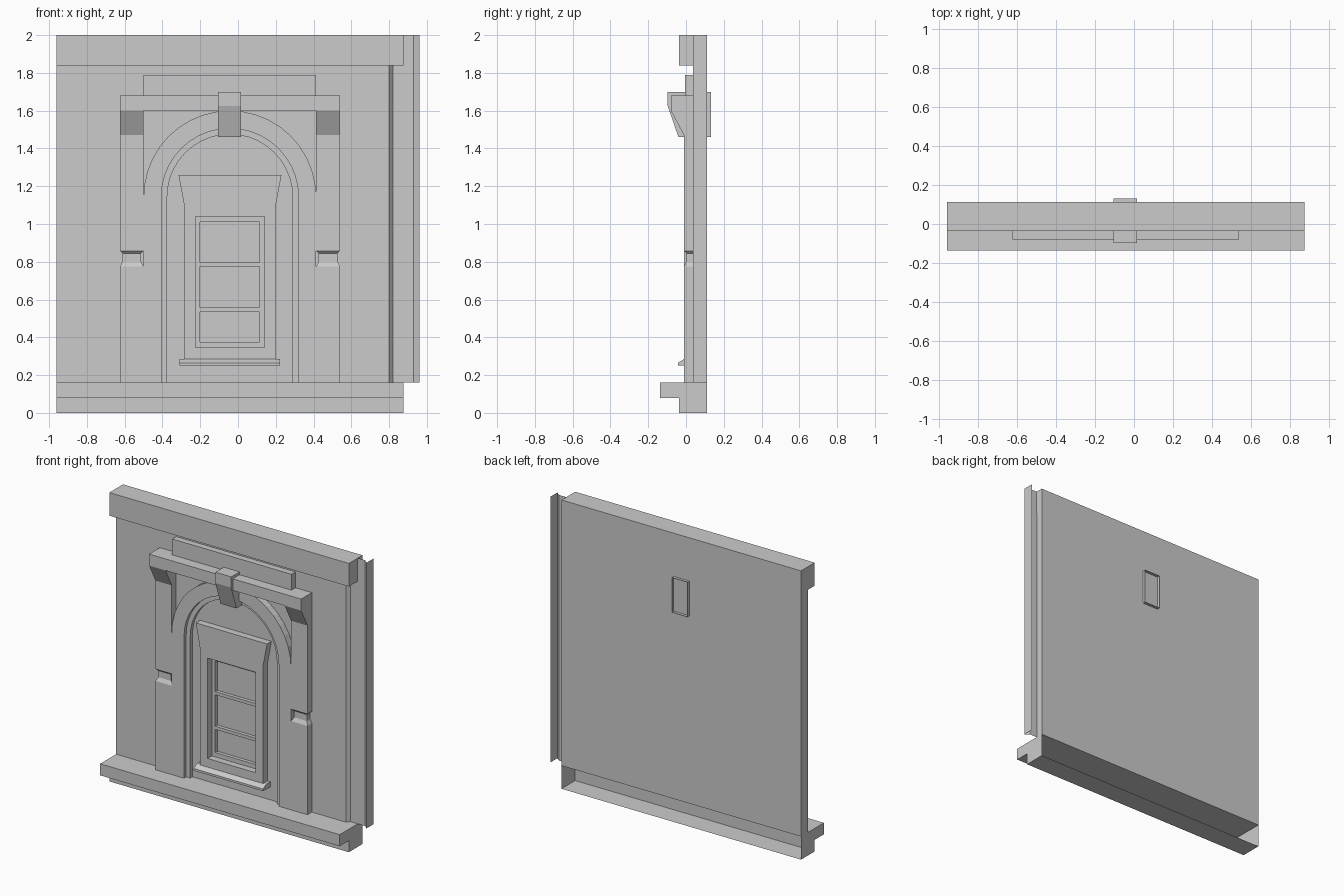
import bpy, bmesh, math

if "Cube" in bpy.data.objects:
    bpy.data.objects.remove(bpy.data.objects["Cube"])

stone = bpy.data.materials.new("grey stone")
stone.use_nodes = True
GREY = (0.6, 0.6, 0.6, 1)
stone.diffuse_color = GREY
stone.node_tree.nodes["Principled BSDF"].inputs["Base Color"].default_value = GREY

LEFT, RIGHT = -0.96, 0.875     # ends of the wall
FACE, BACK = 0.037, 0.112      # wall front and back
RELIEF = -0.011                # front of piers, arch and window
MID = -0.043                   # centre line of the doorway


def make(name, bm, closed=True):
    if closed:
        bmesh.ops.recalc_face_normals(bm, faces=bm.faces)
    mesh = bpy.data.meshes.new(name)
    bm.to_mesh(mesh)
    bm.free()
    mesh.materials.append(stone)
    obj = bpy.data.objects.new(name, mesh)
    bpy.context.scene.collection.objects.link(obj)
    return obj


def loft(name, sections, caps=(True, True), loop=True):
    """Join matching point rings, optionally capping the ends."""
    bm = bmesh.new()
    rings = [[bm.verts.new(p) for p in s] for s in sections]
    n = len(rings[0])
    for a, b in zip(rings, rings[1:]):
        for i in range(n if loop else n - 1):
            j = (i + 1) % n
            bm.faces.new((a[i], a[j], b[j], b[i]))
    for ring, cap in zip((rings[0], rings[-1]), caps):
        if cap:
            bm.faces.new(ring)
    return make(name, bm)


def prism_x(name, yz, x0, x1, **kw):
    return loft(name, [[(x, y, z) for y, z in yz] for x in (x0, x1)], **kw)


def prism_y(name, xz, y0, y1, **kw):
    return loft(name, [[(x, y, z) for x, z in xz] for y in (y0, y1)], **kw)


def box(name, x0, x1, y0, y1, z0, z1, **kw):
    return prism_y(name, [(x0, z0), (x1, z0), (x1, z1), (x0, z1)], y0, y1, **kw)


# Wall slab, with a thinner tongue behind the corner groove
wall = box("wall", LEFT, 0.80, FACE, BACK, 0.16, 2)
box("wall_end", 0.80, RIGHT, 0.065, BACK, 0.16, 2)

# Corner groove: an open sheet
groove = [(0.80, FACE), (0.82, 0.06), (0.93, 0.06), (0.96, FACE), (0.96, BACK)]
loft("corner_groove", [[(x, y, z) for x, y in groove] for z in (0.16, 2)],
     caps=(False, False), loop=False)

# Top band
box("top_band", LEFT, RIGHT, -0.037, BACK, 1.84, 2)

# Hollow stepped plinth, open at the back
plinth = [(BACK, 0), (-0.037, 0), (-0.037, 0.08), (-0.137, 0.08), (-0.137, 0.16), (BACK, 0.16)]
prism_x("plinth", plinth, LEFT, RIGHT, loop=False)


# Arch rings: flat jambs below a half circle
def half_arch(radius, foot=0.16, spring=1.143, steps=20):
    arc = [(MID + radius * math.cos(math.pi * i / steps),
            spring + radius * math.sin(math.pi * i / steps)) for i in range(steps + 1)]
    return [(MID + radius, foot)] + arc + [(MID - radius, foot)]


def arch(name, outer, inner, front):
    bm = bmesh.new()
    rows = [[bm.verts.new((x, y, z)) for x, z in half_arch(r)]
            for r, y in ((outer, FACE), (outer, front), (inner, front), (inner, FACE))]
    for k in range(4):
        a, b = rows[k], rows[(k + 1) % 4]
        for i in range(len(a) - 1):
            bm.faces.new((a[i], a[i + 1], b[i + 1], b[i]))
    for end in (0, -1):
        bm.faces.new([row[end] for row in rows])
    return make(name, bm)


arch("arch_ring", 0.457, 0.363, RELIEF)
arch("arch_inner_step", 0.363, 0.332, 0.013)


# Piers with a pinched groove, and sloping corbels above them
def pier_section(x0, x1, z, inset):
    return [(x0 + inset, FACE, z), (x1 - inset, FACE, z),
            (x1 - inset, RELIEF + inset, z), (x0 + inset, RELIEF + inset, z)]


levels = [(0.16, 0), (0.775, 0), (0.80, 0.013), (0.845, 0.013), (0.858, 0), (1.6, 0)]
corbel = [(FACE, 1.6), (-0.08, 1.6), (RELIEF, 1.47), (FACE, 1.47)]
for side, x0, x1 in (("right", -0.625, -0.5), ("left", 0.414, 0.54)):
    loft(side + "_pier", [pier_section(x0, x1, z, d) for z, d in levels])
    prism_x(side + "_corbel", corbel, x0, x1)

# Lintel and the raised block over it
box("lintel", -0.625, 0.54, -0.08, FACE, 1.6, 1.68)
box("lintel_block", -0.5, 0.414, -0.006, FACE, 1.68, 1.79)

# Keystone running through the wall, open at the back
key = [(0.132, 1.7), (-0.097, 1.7), (-0.097, 1.625), (-0.04, 1.46), (0.132, 1.46)]
prism_x("keystone", key, -0.105, 0.016, loop=False)

# Window surround with flared head
surround = [(-0.285, 0.28), (0.2, 0.28), (0.2, 1.1), (0.23, 1.26), (-0.315, 1.26), (-0.285, 1.1)]
window = prism_y("window_surround", surround, RELIEF, FACE)

# Window opening sunk into surround and wall
cutter = box("opening_cutter", -0.225, 0.14, -0.2, 0.06, 0.345, 1.04)
cutter.hide_render = True
cutter.hide_set(True)
for obj in (wall, window):
    cut = obj.modifiers.new("opening", "BOOLEAN")
    cut.operation = "DIFFERENCE"
    cut.solver = "EXACT"
    cut.object = cutter

# Sash frame and glazing bars
SASH = 0.036
for name, x0, x1 in (("right", -0.225, -0.2), ("left", 0.115, 0.14)):
    box(name + "_sash_stile", x0, x1, SASH, 0.06, 0.345, 1.04)
for name, z0, z1 in (("bottom_sash_rail", 0.345, 0.375), ("top_sash_rail", 1.01, 1.04),
                     ("lower_bar", 0.535, 0.557), ("upper_bar", 0.775, 0.797)):
    box(name, -0.2, 0.115, SASH, 0.06, z0, z1)

# Sloping window sill
sill = [(FACE, 0.285), (RELIEF, 0.285), (-0.042, 0.265), (-0.042, 0.25), (FACE, 0.25)]
prism_x("window_sill", sill, -0.31, 0.222)
